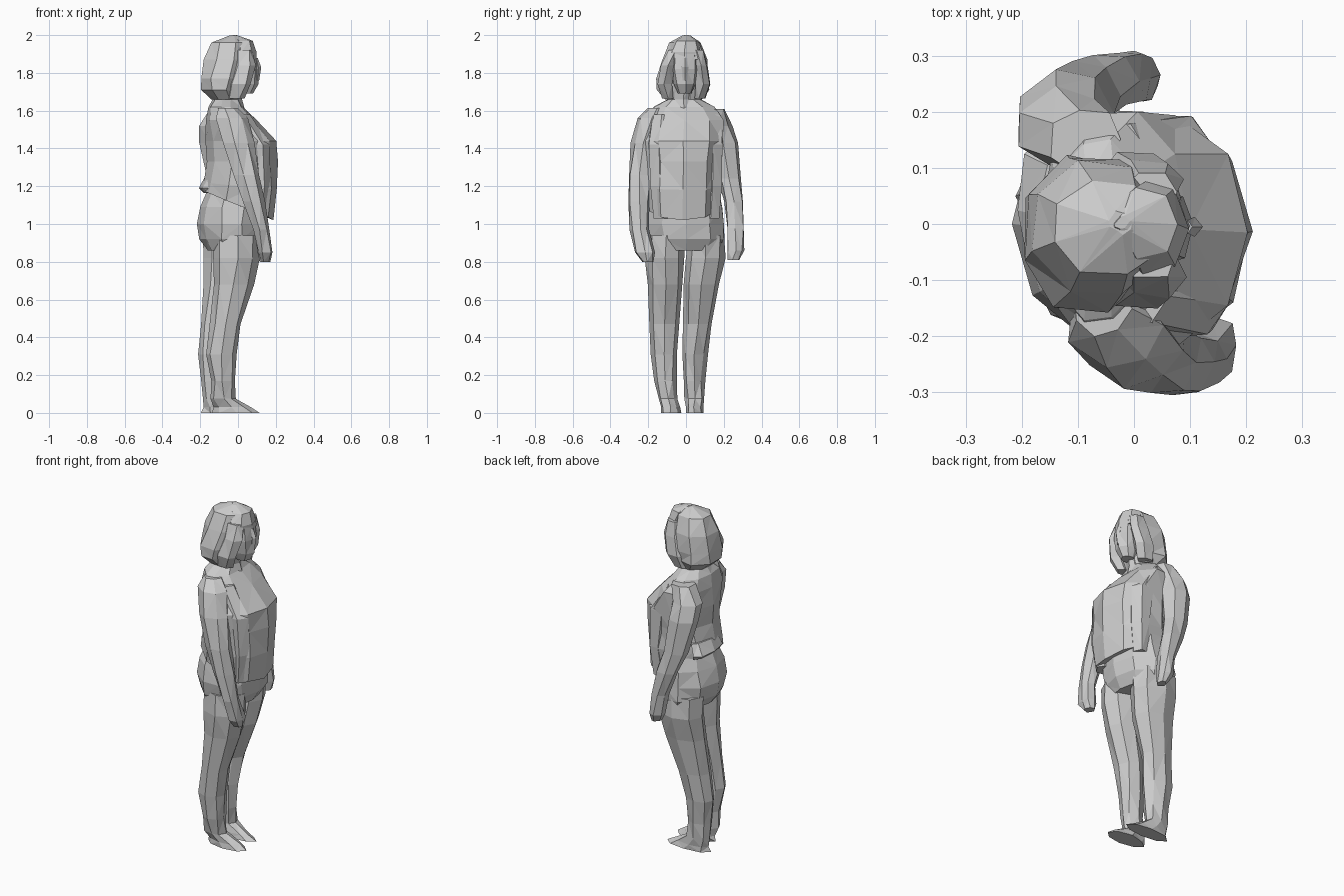
import bpy, bmesh, math, random

random.seed(4)


def loft(name, rings, n=8, jitter=0.006, turn=0.0):
    """Stack of elliptical rings: (x, y, z, radius x, radius y, [tilt along x])."""
    bm = bmesh.new()
    loops = []
    for r in rings:
        cx, cy, cz, rx, ry = r[:5]
        tilt = r[5] if len(r) > 5 else 0.0
        loop = []
        for i in range(n):
            a = 2 * math.pi * i / n + turn
            dx = rx * math.cos(a)
            j = [random.uniform(-jitter, jitter) for _ in range(2)]
            loop.append(bm.verts.new((cx + dx + j[0], cy + ry * math.sin(a) + j[1],
                                      max(0.005, cz + tilt * dx) if cz > 0 else 0.0)))
        loops.append(loop)
    for a, b in zip(loops, loops[1:]):
        for i in range(n):
            k = (i + 1) % n
            bm.faces.new((a[i], a[k], b[k], b[i]))
    bm.faces.new(loops[0][::-1])
    bm.faces.new(loops[-1])
    bmesh.ops.recalc_face_normals(bm, faces=bm.faces)
    bmesh.ops.triangulate(bm, faces=bm.faces)
    me = bpy.data.meshes.new(name)
    bm.to_mesh(me)
    bm.free()
    ob = bpy.data.objects.new(name, me)
    bpy.context.collection.objects.link(ob)
    return ob


# Hips of the trousers
loft("hips", [(-0.03, 0.005, 0.86, 0.13, 0.18), (-0.035, 0.005, 0.92, 0.17, 0.207),
              (-0.035, 0, 1.0, 0.18, 0.213), (-0.025, 0, 1.09, 0.172, 0.205),
              (-0.015, 0, 1.17, 0.15, 0.18)], 10)

# Upper body, hem dipping toward the front
loft("upper_body", [(0.0, -0.015, 1.1, 0.19, 0.2, -0.42),
                    (0.015, -0.015, 1.2, 0.193, 0.21, -0.1),
                    (0.022, -0.015, 1.33, 0.185, 0.21),
                    (0.015, -0.01, 1.44, 0.182, 0.22),
                    (-0.04, -0.005, 1.55, 0.135, 0.215),
                    (-0.065, -0.01, 1.62, 0.095, 0.165),
                    (-0.06, -0.01, 1.66, 0.07, 0.09)], 10)

# Open jacket fronts either side of the shirt
for side, x in ((1, 0.065), (-1, 0.1)):
    loft("jacket_front", [(x, side * 0.13, 1.03, 0.05, 0.05),
                          (x + 0.015, side * 0.14, 1.2, 0.055, 0.052),
                          (x, side * 0.145, 1.42, 0.07, 0.06),
                          (x - 0.1, side * 0.13, 1.58, 0.06, 0.05)], 6)

# Jacket flap sticking out at the lower back
loft("back_hem", [(-0.15, 0.02, 1.165, 0.03, 0.12), (-0.155, 0.02, 1.19, 0.05, 0.14),
                  (-0.13, 0.02, 1.25, 0.04, 0.12)], 8)

# Arms, one hanging forward and one further back
loft("right_arm", [(0.145, -0.205, 0.8, 0.028, 0.028), (0.143, -0.22, 0.85, 0.043, 0.052),
                   (0.122, -0.245, 0.97, 0.042, 0.054), (0.082, -0.25, 1.12, 0.057, 0.057),
                   (0.042, -0.242, 1.26, 0.073, 0.062), (0.0, -0.22, 1.43, 0.085, 0.07),
                   (-0.035, -0.185, 1.56, 0.085, 0.07), (-0.055, -0.155, 1.615, 0.05, 0.05)], 7)
loft("left_arm", [(0.018, 0.25, 0.81, 0.028, 0.028), (0.008, 0.26, 0.86, 0.044, 0.045),
                  (-0.015, 0.262, 0.98, 0.05, 0.046), (-0.055, 0.252, 1.12, 0.06, 0.054),
                  (-0.093, 0.232, 1.24, 0.075, 0.064), (-0.122, 0.202, 1.43, 0.09, 0.07),
                  (-0.122, 0.17, 1.52, 0.09, 0.075), (-0.085, 0.15, 1.61, 0.065, 0.06)], 7)

# Legs with pointed shoes: z, x, radius x, radius y, right y, left y
# The right leg stands slightly ahead of the left
for name, side, dx, sx in (("right_leg", 0, 0.028, 0.9), ("left_leg", 1, -0.012, 1.0)):
    prof = [(0.0, -0.04, 0.138, 0.05, -0.08, 0.045), (0.03, -0.063, 0.11, 0.05, -0.082, 0.045),
            (0.075, -0.105, 0.073, 0.05, -0.098, 0.043), (0.17, -0.107, 0.075, 0.056, -0.11, 0.042),
            (0.31, -0.113, 0.092, 0.068, -0.117, 0.046), (0.47, -0.093, 0.092, 0.076, -0.115, 0.062),
            (0.68, -0.05, 0.12, 0.092, -0.108, 0.085), (0.82, -0.033, 0.138, 0.103, -0.11, 0.107),
            (0.94, -0.033, 0.14, 0.098, -0.106, 0.107)]
    loft(name, [(r[1] + dx, r[4 + side], r[0], r[2] * sx, r[3]) for r in prof], 8)

# Neck and collar
loft("neck", [(-0.05, -0.01, 1.6, 0.085, 0.095), (-0.045, -0.01, 1.66, 0.065, 0.065),
              (-0.02, -0.01, 1.75, 0.06, 0.055)], 7)

# Face, chin and nose
loft("face", [(0.03, -0.005, 1.69, 0.045, 0.035), (0.035, -0.005, 1.74, 0.068, 0.06),
              (0.03, -0.005, 1.82, 0.078, 0.072), (0.03, -0.005, 1.9, 0.068, 0.07)], 8)
loft("nose", [(0.102, -0.005, 1.76, 0.01, 0.014), (0.108, -0.005, 1.83, 0.015, 0.018),
              (0.096, -0.005, 1.88, 0.008, 0.012)], 4, 0)

# Bobbed hair, side locks and fringe
loft("hair_back", [(-0.065, -0.015, 1.66, 0.075, 0.105), (-0.09, -0.018, 1.71, 0.11, 0.142),
                   (-0.08, -0.018, 1.77, 0.125, 0.145), (-0.058, -0.01, 1.87, 0.125, 0.125),
                   (-0.045, -0.008, 1.96, 0.105, 0.09), (-0.025, 0, 1.998, 0.02, 0.02)], 8, 0.006, 0.3)
loft("hair_fringe", [(0.03, -0.005, 1.87, 0.066, 0.098), (0.033, -0.005, 1.91, 0.064, 0.09),
                     (0.02, 0, 1.97, 0.058, 0.065), (-0.02, 0, 2.0, 0.012, 0.012)], 7)
for s in (-1, 1):
    loft("hair_side", [(-0.02, s * 0.085 - 0.012, 1.665, 0.05, 0.03),
                       (0.005, s * 0.1 - 0.012, 1.74, 0.065, 0.04),
                       (0.03, s * 0.085 - 0.008, 1.84, 0.062, 0.04),
                       (0.03, s * 0.06, 1.92, 0.05, 0.04)], 6)
